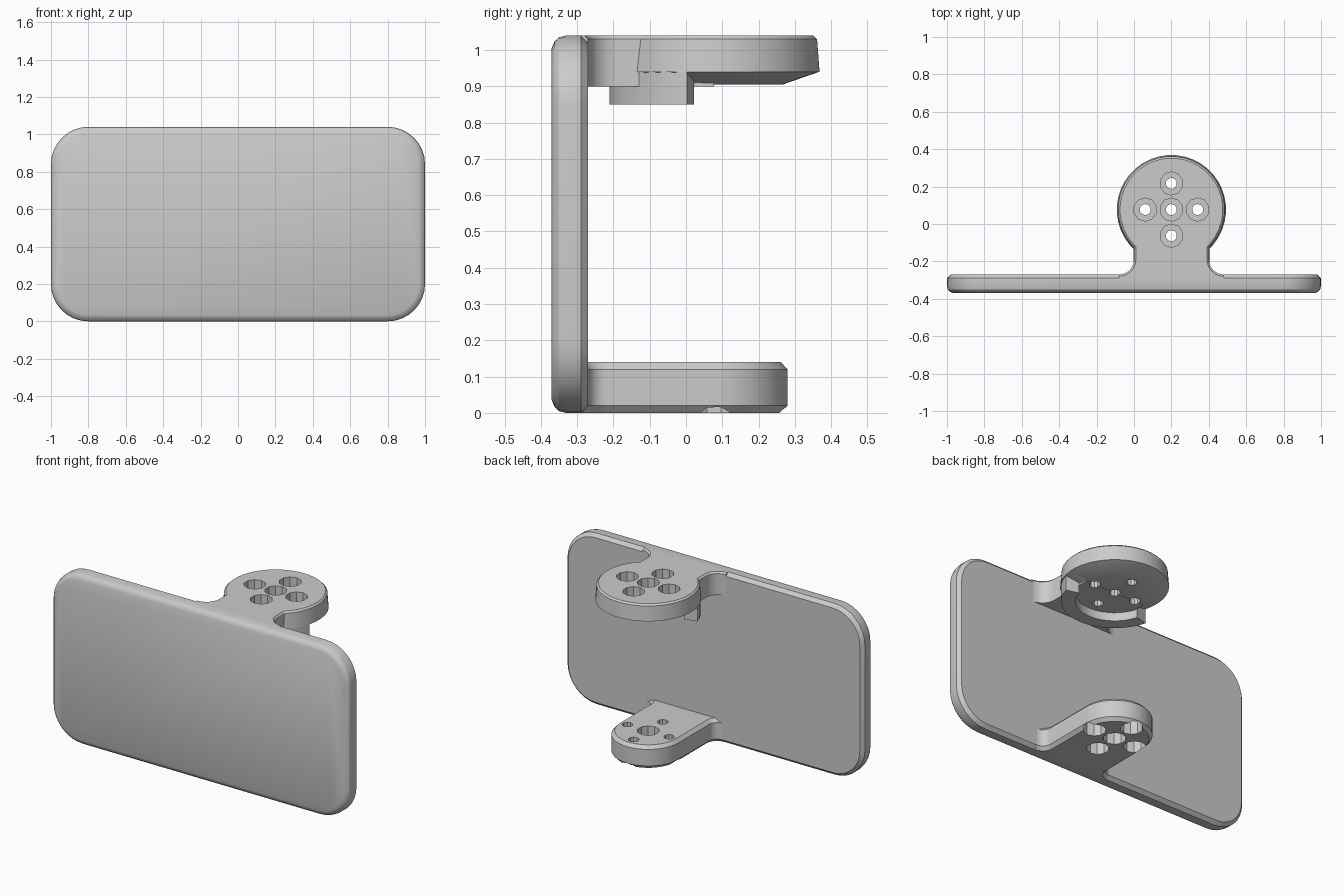
import bpy, bmesh
from math import sin, cos, pi, radians

cube = bpy.data.objects.get("Cube")
if cube:
    bpy.data.objects.remove(cube, do_unlink=True)

grey = bpy.data.materials.new("plain grey")
grey.use_nodes = True
COLOR = (0.6, 0.6, 0.6, 1)
grey.diffuse_color = COLOR
grey.node_tree.nodes["Principled BSDF"].inputs["Base Color"].default_value = COLOR

CX, CY = 0.2, 0.077      # shared axis of both lugs
BACK = -0.27             # back face of the plate


def loft(name, rings):
    """Skin a list of equal-length rings and cap both ends."""
    bm = bmesh.new()
    rows = [[bm.verts.new(p) for p in ring] for ring in rings]
    n = len(rows[0])
    for a, b in zip(rows, rows[1:]):
        for i in range(n):
            j = (i + 1) % n
            bm.faces.new((a[i], a[j], b[j], b[i]))
    bm.faces.new(rows[0][::-1])
    bm.faces.new(rows[-1])
    bmesh.ops.recalc_face_normals(bm, faces=bm.faces)
    mesh = bpy.data.meshes.new(name)
    bm.to_mesh(mesh)
    bm.free()
    mesh.materials.append(grey)
    obj = bpy.data.objects.new(name, mesh)
    bpy.context.collection.objects.link(obj)
    return obj


def lathe(name, profile, x, y, sides):
    """Solid of revolution about a vertical axis from (radius, z) pairs."""
    angles = [2 * pi * (i + 0.5) / sides for i in range(sides)]
    return loft(name, [[(x + r * cos(a), y + r * sin(a), z) for a in angles]
                       for r, z in profile])


def neck(name, half, fillet, profile):
    """Bridge from plate to lug, flared at the plate, from (inset, z) pairs."""
    rings = []
    for d, z in profile:
        side = [(half + fillet, -0.3)]
        for i in range(7):
            a = radians(270 - 15 * i)
            side.append((half + fillet + (fillet + d) * cos(a),
                         BACK + fillet + (fillet + d) * sin(a)))
        side.append((half - d, CY))
        outline = side + [(-x, y) for x, y in reversed(side)]
        rings.append([(CX + x, y, z) for x, y in outline])
    return loft(name, rings)


def combine(target, other, operation):
    mod = target.modifiers.new(operation.lower(), "BOOLEAN")
    mod.operation = operation
    mod.solver = "EXACT"
    mod.object = other
    bpy.context.view_layer.objects.active = target
    bpy.ops.object.modifier_apply(modifier=mod.name)
    bpy.data.objects.remove(other, do_unlink=True)


def drill(target, profile, centre_profile):
    """Cut one centre hole and four around it."""
    spots = [(0, 0), (0.14, 0), (-0.14, 0), (0, 0.14), (0, -0.14)]
    for x, y in spots:
        prof = profile if x or y else centre_profile
        combine(target, lathe("hole_cutter", prof, CX + x, CY + y, 10), "DIFFERENCE")


def plate_ring(inset, y):
    ring = []
    for sx, sz, start in ((1, 1, 0), (-1, 1, 90), (-1, -1, 180), (1, -1, 270)):
        for i in range(9):
            a = radians(start + 90 * i / 8)
            ring.append((sx * 0.8 + (0.2 - inset) * cos(a), y,
                         0.52 + sz * 0.32 + (0.2 - inset) * sin(a)))
    return ring


# Rounded plate: soft front edge, small chamfer at the back
plate = loft("plate", [plate_ring(d, y) for d, y in (
    (0.035, -0.37), (0.016, -0.362), (0.005, -0.35), (0, -0.33),
    (0, -0.29), (0.02, BACK))])

# Upper lug: tapered disc, neck and a crescent lip underneath
upper = lathe("upper_lug", [(0.19, 0.905), (0.292, 0.94), (0.285, 1.03), (0.275, 1.04)],
              CX, CY, 40)
combine(upper, neck("upper_neck", 0.2, 0.08, [(0, 0.9), (0, 1.03), (0.01, 1.04)]), "UNION")
arc = [radians(195 + 150 * i / 20) for i in range(21)]
crescent = [(0.288 * cos(a), 0.288 * sin(a)) for a in arc]
crescent += [(0.21 * cos(a), 0.21 * sin(a)) for a in reversed(arc)]
combine(upper, loft("lip", [[(CX + x, CY + y, z) for x, y in crescent]
                            for z in (0.85, 0.96)]), "UNION")
narrow_wide = [(0.03, 0.8), (0.03, 0.96), (0.062, 0.96), (0.062, 1.1)]
drill(upper, narrow_wide, narrow_wide)

# Lower lug: rounded tongue with holes recessed from below
lower = lathe("lower_lug", [(0.185, 0), (0.203, 0.02), (0.203, 0.12), (0.185, 0.14)],
              CX, CY, 40)
combine(lower, neck("lower_neck", 0.203, 0.05,
                    [(0.018, 0), (0, 0.02), (0, 0.12), (0.018, 0.14)]), "UNION")
drill(lower, [(0.062, -0.1), (0.062, 0.09), (0.03, 0.09), (0.03, 0.2)],
      [(0.062, -0.1), (0.062, 0.2)])

# Smooth curves, sharp corners
for obj in (plate, upper, lower):
    bpy.ops.object.select_all(action="DESELECT")
    obj.select_set(True)
    bpy.context.view_layer.objects.active = obj
    bpy.ops.object.shade_smooth_by_angle(angle=radians(28))
